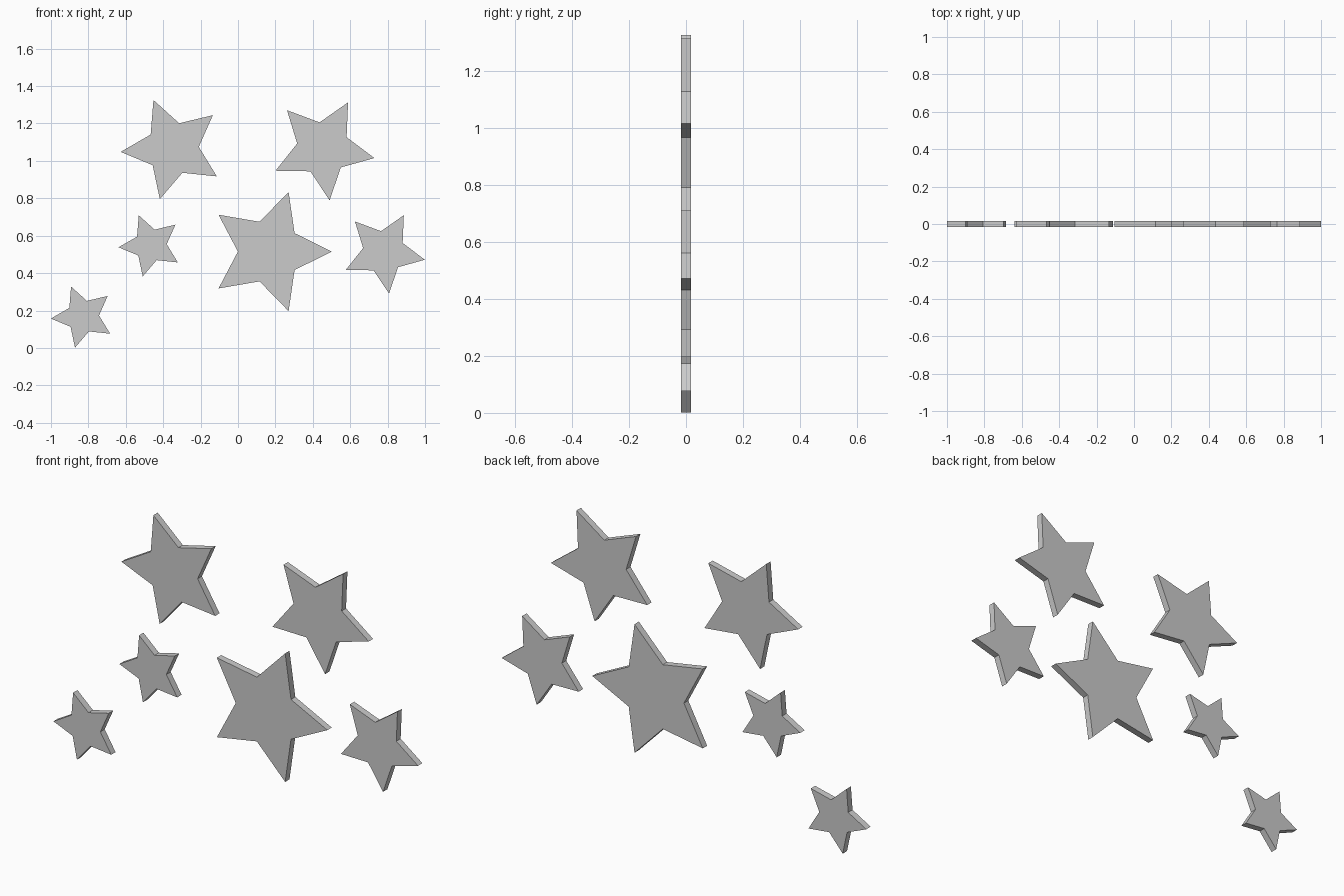
import bpy, bmesh
from math import sin, cos, radians

if "Cube" in bpy.data.objects:
    bpy.data.objects.remove(bpy.data.objects["Cube"])

DEPTH = 0.034
INNER_RATIO = 0.5


def star(name, x, z, radius, angle):
    """Flat five-pointed star plate facing -y, one tip at the given angle."""
    bm = bmesh.new()
    verts = []
    for i in range(10):
        r = radius if i % 2 == 0 else radius * INNER_RATIO
        a = radians(angle + 36 * i)
        verts.append(bm.verts.new((x + r * cos(a), -DEPTH / 2, z + r * sin(a))))
    front = bm.faces.new(verts)
    # Thicken the outline towards the back, keeping the front face
    back = bmesh.ops.extrude_face_region(bm, geom=[front], use_keep_orig=True)
    moved = [g for g in back["geom"] if isinstance(g, bmesh.types.BMVert)]
    bmesh.ops.translate(bm, verts=moved, vec=(0, DEPTH, 0))
    bmesh.ops.recalc_face_normals(bm, faces=bm.faces[:])
    mesh = bpy.data.meshes.new(name)
    bm.to_mesh(mesh)
    bm.free()
    obj = bpy.data.objects.new(name, mesh)
    bpy.context.collection.objects.link(obj)


# Star name, centre x, centre z, tip radius, tip angle
star("large_centre_star", 0.167, 0.515, 0.335, 0)
star("upper_left_star", -0.349, 1.066, 0.279, 111.7)
star("upper_right_star", 0.454, 1.067, 0.280, -10.7)
star("right_star", 0.779, 0.513, 0.224, -10.7)
star("small_left_star", -0.467, 0.549, 0.172, 111.7)
star("small_lower_left_star", -0.829, 0.168, 0.172, 111.7)
